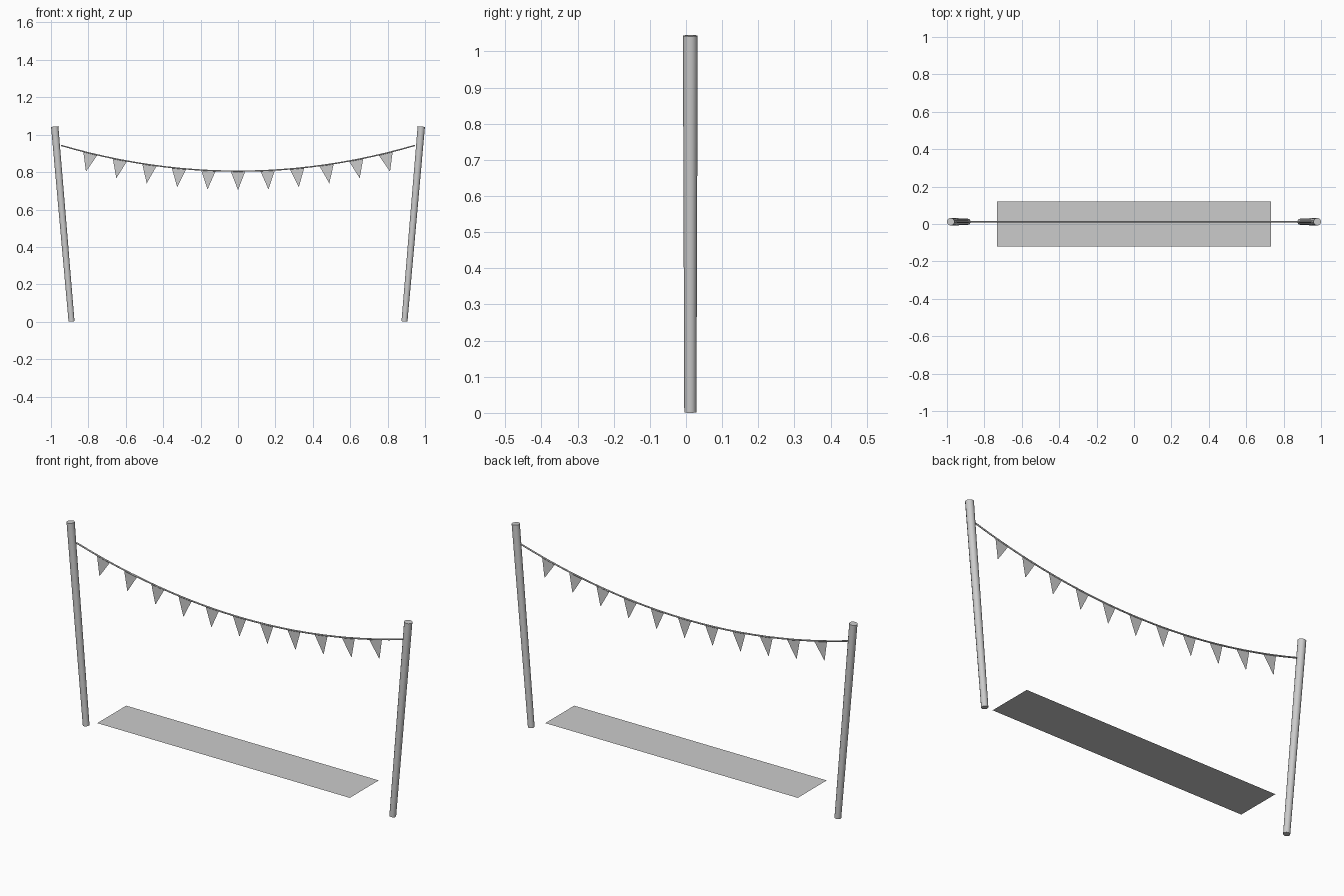
import bpy
from math import atan, cos, sin
from mathutils import Vector

if "Cube" in bpy.data.objects:
    bpy.data.objects.remove(bpy.data.objects["Cube"])

Y = 0.012          # plane of the posts and string
HALF = 0.947       # half span of the string
LOW, SAG = 0.805, 0.138


def string_z(x):
    return LOW + SAG * (x / HALF) ** 2


def mesh_object(name, verts, faces):
    me = bpy.data.meshes.new(name)
    me.from_pydata(verts, [], faces)
    ob = bpy.data.objects.new(name, me)
    bpy.context.collection.objects.link(ob)
    return ob


# leaning posts, slightly thicker at the top
for side, name in ((-1, "left_post"), (1, "right_post")):
    a = Vector((side * 0.89, Y, 0.0015))
    b = Vector((side * 0.98, Y, 1.0435))
    bpy.ops.mesh.primitive_cone_add(vertices=10, radius1=0.0168, radius2=0.0205,
                                    depth=(b - a).length, location=(a + b) / 2,
                                    rotation=(0, atan((b.x - a.x) / (b.z - a.z)), 0))
    post = bpy.context.object
    post.name = name
    bpy.ops.object.shade_smooth_by_angle(angle=0.8)

# sagging string
cu = bpy.data.curves.new("string", 'CURVE')
cu.dimensions = '3D'
cu.bevel_depth = 0.004
cu.bevel_resolution = 1
cu.use_fill_caps = True
sp = cu.splines.new('POLY')
N = 24
sp.points.add(N)
for i, p in enumerate(sp.points):
    x = HALF * (2 * i / N - 1)
    p.co = (x, Y, string_z(x), 1)
bpy.context.collection.objects.link(bpy.data.objects.new("string", cu))

# triangular flags, each square to the string
W, H = 0.039, 0.101
for k in range(-5, 6):
    x = HALF * k / 6
    t = atan(2 * SAG * x / HALF ** 2)
    c = Vector((x, Y, string_z(x)))
    along = Vector((cos(t), 0, sin(t)))
    down = Vector((sin(t), 0, -cos(t)))
    mesh_object(f"flag_{k + 6}", [c - along * W, c + down * H, c + along * W], [(0, 1, 2)])

# flat floating strip between the posts
mx, my, mz = 0.733, 0.12, 0.104
mesh_object("ground_strip", [(-mx, -my, mz), (mx, -my, mz), (mx, my, mz), (-mx, my, mz)],
            [(0, 1, 2, 3)])
